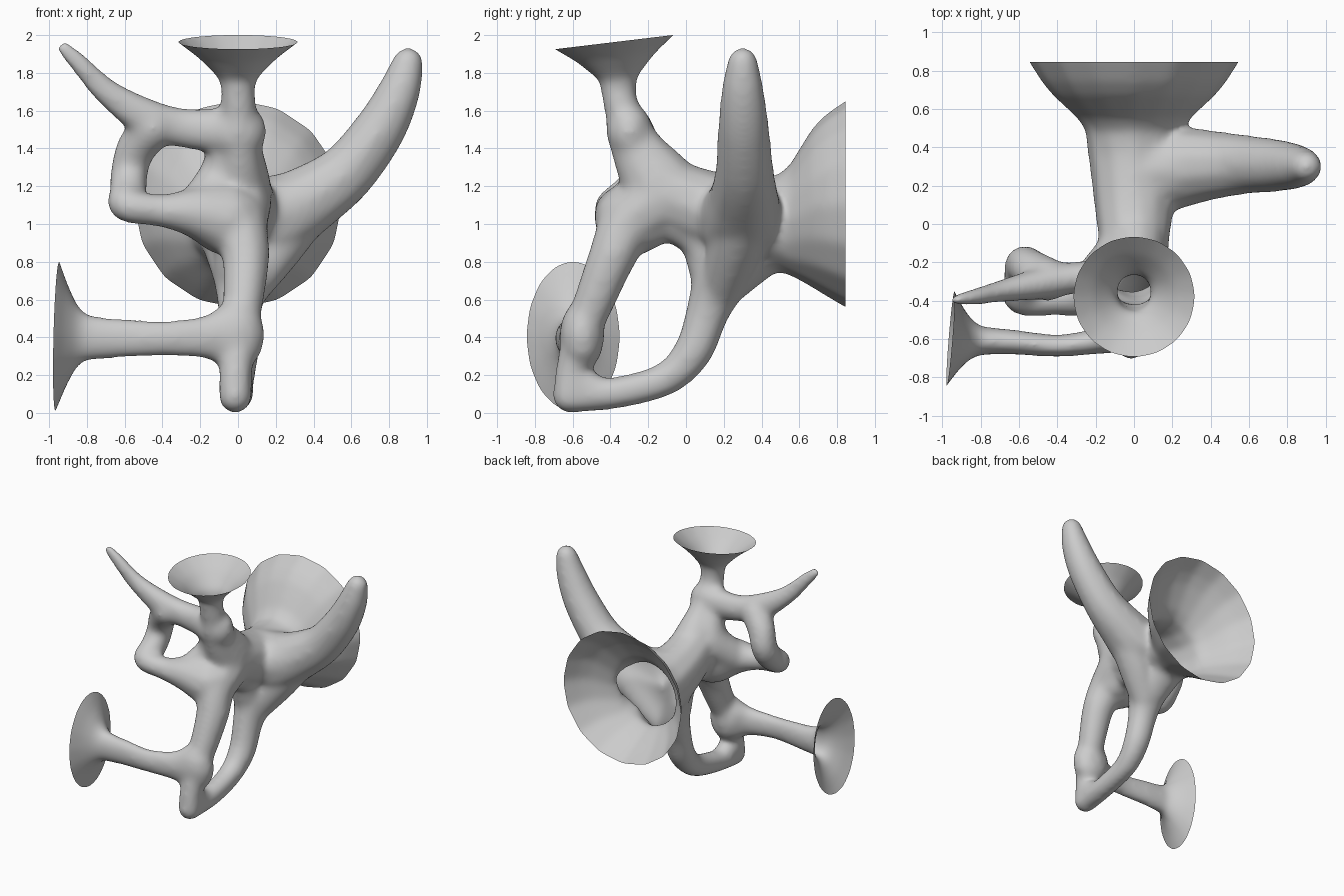
import bpy, bmesh, math
from mathutils import Vector, Matrix

if "Cube" in bpy.data.objects:
    bpy.data.objects.remove(bpy.data.objects["Cube"])

bm = bmesh.new()
PAD = 0.009   # makes up for shrinkage from smoothing


def tube(pts, squash=(1, 1, 1), steps=12):
    """Sweep a ball of varying radius along a smooth path of (x, y, z, r)."""
    p = [Vector(q) for q in pts]
    p = [2 * p[0] - p[1]] + p + [2 * p[-1] - p[-2]]
    for i in range(1, len(p) - 2):
        a, b, c, d = p[i - 1:i + 3]
        for k in range(steps + 1):
            t = k / steps
            q = 0.5 * (2 * b + (c - a) * t + (2 * a - 5 * b + 4 * c - d) * t * t
                       + (3 * b - a - 3 * c + d) * t ** 3)
            s = [(q[3] + PAD) * f for f in squash]
            bmesh.ops.create_icosphere(
                bm, subdivisions=2, radius=1,
                matrix=Matrix.Translation(q.xyz) @ Matrix.Diagonal((*s, 1)))


def funnel(rings, axis, up, sides=16):
    """Loft rings of (centre, radius along up, radius across) into a solid bell."""
    n = Vector(axis).normalized()
    u = Vector(up)
    u = (u - n * u.dot(n)).normalized()
    v = n.cross(u)
    loops = []
    for c, ru, rv in rings:
        loops.append([bm.verts.new(Vector(c) + u * ru * math.cos(a) + v * rv * math.sin(a))
                      for a in (2 * math.pi * k / sides for k in range(sides))])
    for l0, l1 in zip(loops, loops[1:]):
        for k in range(sides):
            j = (k + 1) % sides
            bm.faces.new((l0[k], l0[j], l1[j], l1[k]))
    bm.faces.new(loops[0][::-1])
    bm.faces.new(loops[-1])


# neck, its slimmer lower half, and the main trunk
tube([(0, -.38, 1.83, .078), (0, -.36, 1.7, .085), (.005, -.322, 1.55, .092),
      (.01, -.28, 1.45, .095)])
tube([(.005, -.322, 1.55, .1), (.01, -.25, 1.38, .14), (.01, -.13, 1.19, .2)],
     squash=(.82, 1, 1))
tube([(0, -.12, 1.18, .175), (0, .1, 1.08, .205), (0, .35, 1.01, .235), (0, .5, 1.0, .255)])
# front leg
tube([(0, -.15, 1.12, .18), (.01, -.31, .99, .145), (.042, -.39, .83, .122),
      (.03, -.475, .62, .106), (.005, -.56, .4, .09), (-.012, -.603, .22, .083),
      (-.015, -.62, .085, .082)])
# back leg
tube([(-.015, -.615, .083, .08), (0, -.35, .11, .08), (0, -.1, .185, .085),
      (.01, .04, .33, .098), (.01, .12, .55, .112), (.02, .2, .75, .155),
      (0, .3, .95, .2)])
# fillets at the top and bottom of the leg opening, and below the bell
tube([(0, -.22, .98, .12), (0, -.1, 1.03, .12), (0, .08, .93, .12), (0, .14, .75, .12)])
tube([(-.01, -.57, .16, .08), (-.01, -.5, .13, .08)])
tube([(.01, .22, .7, .12), (0, .36, .86, .16)])
# large right horn and the web joining it to the back leg
tube([(.05, .27, 1.03, .22), (.2, .29, 1.04, .215), (.36, .305, 1.12, .185),
      (.57, .31, 1.27, .152), (.75, .305, 1.5, .132), (.853, .3, 1.7, .108),
      (.9, .3, 1.856, .076)])
tube([(.35, .31, 1.08, .14), (.2, .26, .88, .14), (.05, .19, .66, .11)])
# upper left arm ending in a thin spike
tube([(0, -.3, 1.49, .15), (-.12, -.285, 1.495, .115), (-.3, -.28, 1.51, .1),
      (-.48, -.31, 1.56, .1), (-.69, -.35, 1.695, .068), (-.83, -.38, 1.84, .05),
      (-.92, -.395, 1.93, .035)], squash=(1, .8, 1))
# left loop: down from the upper arm and back into the trunk
tube([(-.45, -.29, 1.51, .11), (-.54, -.235, 1.4, .1), (-.575, -.215, 1.28, .095),
      (-.58, -.29, 1.17, .095), (-.585, -.385, 1.1, .087), (-.4, -.39, 1.07, .082),
      (-.22, -.35, 1.06, .13), (-.05, -.29, 1.02, .19)])
tube([(-.2, -.3, 1.09, .12), (-.08, -.2, 1.22, .14), (-.05, -.25, 1.4, .1)])
# lower left arm
tube([(-.01, -.55, .41, .19), (-.1, -.585, .405, .135), (-.2, -.612, .4, .105),
      (-.4, -.635, .395, .09), (-.65, -.615, .395, .103), (-.8, -.61, .395, .115)],
     squash=(.8, .62, 1))

# bells run slightly past their rims, to be trimmed open below
top_axis = Vector((0, -.12, 1)).normalized()
top = Vector((0, -.38, 1.963))
funnel([(top + top_axis * h, r, r) for h, r in
        ((-.28, .085), (-.2, .1), (-.15, .145), (-.08, .215), (0, .32), (.06, .40))],
       top_axis, (0, 1, 0))

back_axis = Vector((0, 1, 0))
back = Vector((0, .845, 1.105))
funnel([((0, y, z), r, r) for y, z, r in
        ((.4, 1.0, .22), (.48, 1.005, .25), (.55, 1.02, .295), (.61, 1.055, .36),
         (.67, 1.085, .425), (.74, 1.1, .483), (.845, 1.105, .55), (.91, 1.108, .585))],
       back_axis, (0, 0, 1))

left_axis = Vector((-.997, .081, .025)).normalized()
left = Vector((-.957, -.597, .405))
funnel([(left + left_axis * h, a, b) for h, a, b in
        ((-.22, .11, .066), (-.15, .125, .077), (-.1, .175, .11), (-.05, .275, .17),
         (0, .402, .25), (.05, .53, .325))],
       left_axis, (0, 0, 1))

# fuse everything into one flowing skin
mesh = bpy.data.meshes.new("hollow_branching_body")
bm.to_mesh(mesh)
bm.free()
body = bpy.data.objects.new("hollow_branching_body", mesh)
bpy.context.collection.objects.link(body)
rm = body.modifiers.new("fuse", 'REMESH')
rm.mode = 'VOXEL'
rm.voxel_size = 0.015
sm = body.modifiers.new("soften", 'SMOOTH')
sm.factor = 0.5
sm.iterations = 42
dg = bpy.context.evaluated_depsgraph_get()
skin = bpy.data.meshes.new_from_object(body.evaluated_get(dg))
body.modifiers.clear()
body.data = skin

# trim each bell open at its rim
bm = bmesh.new()
bm.from_mesh(skin)
for centre, axis, reach in ((top, top_axis, .5), (back, back_axis, .75), (left, left_axis, .62)):
    faces = [f for f in bm.faces if (f.calc_center_median() - centre).length < reach
             and abs((f.calc_center_median() - centre).dot(axis)) < .12]
    geom = set(faces)
    for f in faces:
        geom.update(f.verts)
        geom.update(f.edges)
    bmesh.ops.bisect_plane(bm, geom=list(geom), plane_co=centre, plane_no=axis,
                           clear_outer=True)
for f in bm.faces:
    f.smooth = True
bm.to_mesh(skin)
bm.free()
